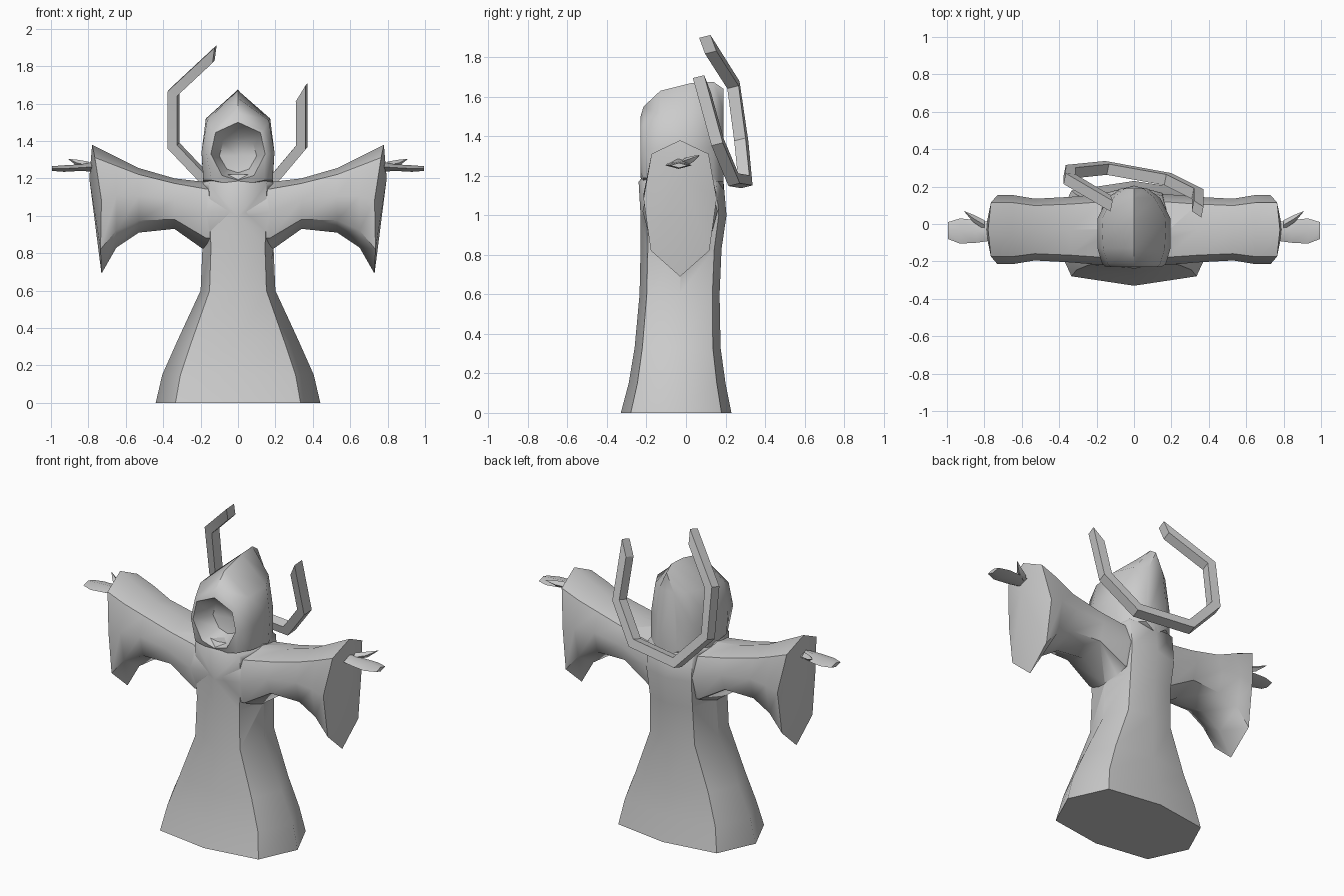
import bpy, bmesh
from mathutils import Vector

cube = bpy.data.objects.get("Cube")
if cube:
    bpy.data.objects.remove(cube, do_unlink=True)

grey = bpy.data.materials.new("plain_grey")
grey.use_nodes = True
grey.diffuse_color = (0.6, 0.6, 0.6, 1)
grey.node_tree.nodes["Principled BSDF"].inputs["Base Color"].default_value = (0.6, 0.6, 0.6, 1)


def loft(name, rings, start=None, end=None, angle=50, mirror=False):
    """Skin a list of equal rings; close each end with a point or a flat cap."""
    bm = bmesh.new()
    loops = [[bm.verts.new(p) for p in ring] for ring in rings]
    n = len(loops[0])
    for a, b in zip(loops, loops[1:]):
        for i in range(n):
            bm.faces.new((a[i], a[(i + 1) % n], b[(i + 1) % n], b[i]))
    for loop, tip in ((loops[0], start), (loops[-1], end)):
        if tip is None:
            bm.faces.new(loop)
        else:
            v = bm.verts.new(tip)
            for i in range(n):
                bm.faces.new((loop[i], loop[(i + 1) % n], v))
    if mirror:
        geo = bmesh.ops.duplicate(bm, geom=bm.verts[:] + bm.edges[:] + bm.faces[:])["geom"]
        for v in geo:
            if isinstance(v, bmesh.types.BMVert):
                v.co.x *= -1
    bmesh.ops.recalc_face_normals(bm, faces=bm.faces)
    mesh = bpy.data.meshes.new(name)
    bm.to_mesh(mesh)
    bm.free()
    mesh.materials.append(grey)
    ob = bpy.data.objects.new(name, mesh)
    bpy.context.collection.objects.link(ob)
    smooth(ob, angle)
    return ob


def smooth(ob, angle):
    bpy.ops.object.select_all(action="DESELECT")
    ob.select_set(True)
    bpy.context.view_layer.objects.active = ob
    bpy.ops.object.shade_smooth_by_angle(angle=angle * 0.01745)


# Robe: eight-sided rings (height, half width, front, back)
def robe_ring(z, w, front, back):
    mid, half = (front + back) / 2, (back - front) / 2
    c, k = 0.76 * w, 0.82 * half
    return [(0, front, z), (c, mid - k, z), (w, mid, z), (c, mid + k, z),
            (0, back, z), (-c, mid + k, z), (-w, mid, z), (-c, mid - k, z)]


robe = loft("robe", [robe_ring(*r) for r in (
    (0, 0.44, -0.33, 0.23), (0.15, 0.405, -0.29, 0.2), (0.33, 0.325, -0.26, 0.175),
    (0.6, 0.2, -0.235, 0.17), (0.83, 0.19, -0.23, 0.18), (1.0, 0.2, -0.23, 0.205),
    (1.17, 0.2, -0.24, 0.19), (1.22, 0.16, -0.2, 0.14))])


# Sleeves: rings across x (x, bottom, top, half depth), slanted by lean at the cuff
def sleeve_ring(x, low, high, half, lean=0.0):
    h, y = high - low, -0.03
    spec = ((0, 1, 0), (0.78, 0.9, 0.3), (1, 0.57, 1), (0.8, 0.19, 0.9), (0, 0, 1),
            (-0.8, 0.19, 0.9), (-1, 0.57, 1), (-0.78, 0.9, 0.3))
    side = 1 if x > 0 else -1
    return [(x - side * lean * s, y + half * k, low + h * t) for k, t, s in spec]


half_rings = [(0.17, 0.81, 1.18, 0.19), (0.34, 0.93, 1.2, 0.175), (0.53, 0.91, 1.255, 0.165),
              (0.65, 0.83, 1.315, 0.185), (0.78, 0.69, 1.38, 0.185, 0.05)]
across = [(-r[0],) + r[1:] for r in reversed(half_rings)] + half_rings
sleeves = loft("sleeves", [sleeve_ring(*r) for r in across],
               start=(-0.795, -0.03, 1.2), end=(0.795, -0.03, 1.2))

# Merge the sleeves into the robe
join = robe.modifiers.new("join", "BOOLEAN")
join.operation, join.solver, join.object = "UNION", "EXACT", sleeves
bpy.context.view_layer.objects.active = robe
bpy.ops.object.modifier_apply(modifier="join")
bpy.data.objects.remove(sleeves, do_unlink=True)
smooth(robe, 50)


# Hood: rings from the hollow, over the rim, to the back
def hood_ring(y, top, upper, middle, lower, base):
    right = [(x, y, z) for x, z in (upper, middle, lower)]
    return [(0, y, top)] + right + [(0, y, base)] + [(-x, q, z) for x, q, z in reversed(right)]


loft("hood", [hood_ring(*r) for r in (
    (-0.1, 1.42, (0.08, 1.39), (0.1, 1.32), (0.06, 1.25), 1.23),
    (-0.23, 1.5, (0.12, 1.445), (0.145, 1.33), (0.085, 1.215), 1.19),
    (-0.215, 1.55, (0.14, 1.46), (0.17, 1.33), (0.14, 1.19), 1.16),
    (-0.13, 1.63, (0.165, 1.51), (0.195, 1.34), (0.185, 1.19), 1.14),
    (0.03, 1.67, (0.172, 1.52), (0.195, 1.34), (0.185, 1.17), 1.12),
    (0.14, 1.675, (0.11, 1.53), (0.14, 1.34), (0.14, 1.17), 1.12),
    (0.19, 1.64, (0.05, 1.53), (0.07, 1.36), (0.07, 1.17), 1.12))],
    start=(0, -0.08, 1.32), angle=55)


# Hands with thumbs, mirrored to both sides
def hand_ring(x, y0, y1, z0, z1):
    m, z = (y0 + y1) / 2, (z0 + z1) / 2
    return [(x, y0, z), (x, m, z1), (x, y1, z), (x, m, z0)]


loft("hands", [hand_ring(*r) for r in (
    (0.77, -0.09, 0.01, 1.235, 1.29), (0.84, -0.1, 0.02, 1.24, 1.275),
    (0.93, -0.105, 0.03, 1.235, 1.27), (0.995, -0.08, 0.01, 1.24, 1.265))], mirror=True)
loft("thumbs", [hand_ring(*r) for r in (
    (0.8, -0.03, 0.02, 1.25, 1.29), (0.86, 0.01, 0.05, 1.265, 1.3))],
    end=(0.91, 0.07, 1.305), mirror=True)

# Open halo band: square section swept with mitred corners
path = [Vector(p) for p in (
    (-0.125, 0.11, 1.865), (-0.345, 0.24, 1.66), (-0.345, 0.28, 1.375), (-0.15, 0.3, 1.17),
    (0.18, 0.24, 1.18), (0.34, 0.16, 1.37), (0.34, 0.08, 1.66))]
axis = Vector((-0.2, -1, -0.25)).normalized()
band = []
for i, p in enumerate(path):
    before = (p - path[max(i - 1, 0)]).normalized()
    after = (path[min(i + 1, len(path) - 1)] - p).normalized()
    along = (before + after).normalized()
    out = along.cross(axis).normalized()
    out *= 0.026 / max(0.6, along.dot(after if after.length else before))
    # Slanted cut on both free ends: the outer edge runs further
    if i == 0:
        out -= after * 0.035
    if i == len(path) - 1:
        out += before * 0.045
    w = axis * 0.03
    band.append([p + out + w, p + out - w, p - out - w, p - out + w])
loft("halo_band", band, angle=20)
